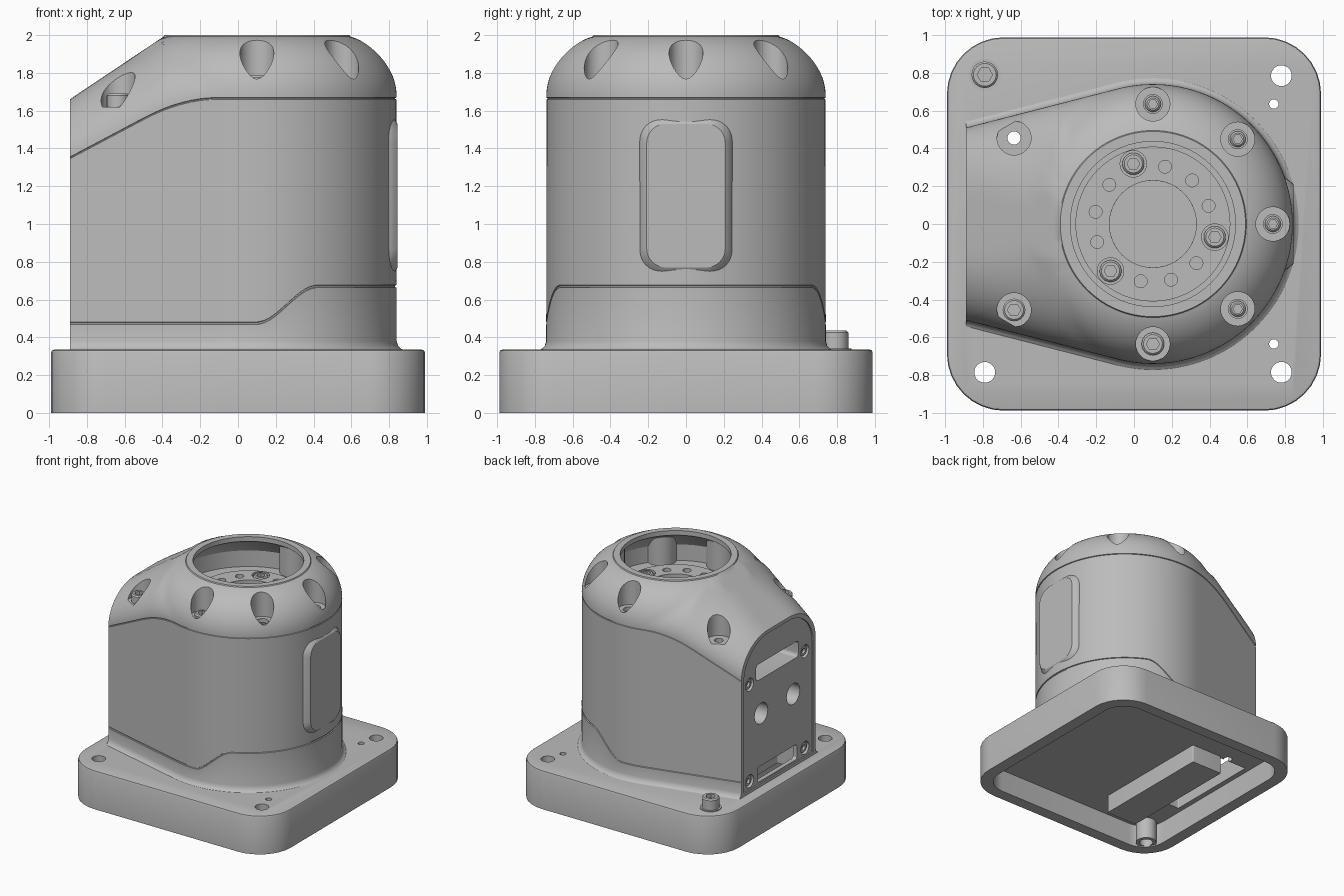
import bpy, bmesh, math
from math import sin, cos, pi, sqrt, radians

if "Cube" in bpy.data.objects:
    bpy.data.objects.remove(bpy.data.objects["Cube"])

grey = bpy.data.materials.new("plain grey")
grey.use_nodes = True
grey.diffuse_color = (0.5, 0.5, 0.5, 1)
grey.node_tree.nodes["Principled BSDF"].inputs["Base Color"].default_value = (0.5, 0.5, 0.5, 1)

CX, RAD, END = 0.1, 0.74, -0.89       # body circle centre, radius and flat end
TILT = radians(14.4)                  # taper of the body sides
REACH = pi / 2 + TILT                 # half angle of the round nose
parts = []


# ---- helpers ----
def loft(name, rings, closed=False, keep=True):
    """Skin equal-length rings; cap both ends, or join last to first."""
    bm = bmesh.new()
    rows = [[bm.verts.new(p) for p in ring] for ring in rings]
    pairs = list(zip(rows, rows[1:]))
    if closed:
        pairs.append((rows[-1], rows[0]))
    else:
        bm.faces.new(rows[0])
        bm.faces.new(rows[-1])
    n = len(rows[0])
    for a, b in pairs:
        for i in range(n):
            k = (i + 1) % n
            bm.faces.new((a[i], a[k], b[k], b[i]))
    bmesh.ops.recalc_face_normals(bm, faces=bm.faces)
    mesh = bpy.data.meshes.new(name)
    bm.to_mesh(mesh)
    bm.free()
    mesh.materials.append(grey)
    ob = bpy.data.objects.new(name, mesh)
    bpy.context.collection.objects.link(ob)
    if keep:
        parts.append(ob)
    return ob


def circle(r, x=0, y=0, n=32):
    return [(x + r * cos(2 * pi * i / n), y + r * sin(2 * pi * i / n)) for i in range(n)]


def rounded(w, h, r, x=0, y=0, n=8):
    """Rounded rectangle from half sizes."""
    pts = []
    for q, (sx, sy) in enumerate([(1, 1), (-1, 1), (-1, -1), (1, -1)]):
        for i in range(n + 1):
            a = pi / 2 * (q + i / n)
            pts.append((x + sx * (w - r) + r * cos(a), y + sy * (h - r) + r * sin(a)))
    return pts


def at(pts, h, axis="z"):
    return [(a, b, h) if axis == "z" else (h, a, b) for a, b in pts]


def cut(targets, pts, lo, hi, axis="z"):
    cut_with(targets, loft("cutter", [at(pts, lo, axis), at(pts, hi, axis)], keep=False))


def cut_with(targets, cutter):
    cutter.hide_render = True
    for ob in targets:
        mod = ob.modifiers.new("cut", "BOOLEAN")
        mod.operation, mod.solver, mod.object = "DIFFERENCE", "EXACT", cutter
        bpy.context.view_layer.objects.active = ob
        bpy.ops.object.modifier_apply(modifier=mod.name)
    bpy.data.objects.remove(cutter)


def bolt(name, x, y, z, top, r):
    """Cap screw with a hexagonal socket."""
    n = 24
    hexa = []
    for i in range(n):
        a = 2 * pi * i / n
        k = r * 0.5 / cos(a % (pi / 3) - pi / 6)
        hexa.append((x + k * cos(a), y + k * sin(a)))
    loft(name, [at(circle(r, x, y, n), z), at(circle(r, x, y, n), top - 0.01),
                at(circle(r - 0.01, x, y, n), top), at(hexa, top), at(hexa, top - 0.03)])


# ---- body shape rules ----
def step(x, lo, hi):
    t = min(1, max(0, (x - lo) / (hi - lo)))
    return t * t * (3 - 2 * t)


def seam(x):
    """Height of the lid seam: level, then a curve into a straight fall."""
    if x > -0.1:
        return 1.67
    if x > -0.49:
        return 1.67 - 0.53 * (x + 0.1) ** 2 / 0.78
    return 1.355 + 0.53 * (x - END)


def arc(d, r):
    t = min(1, max(0, d / r))
    return sqrt(1 - (1 - t) ** 2)


def lid_height(x, y):
    """Higher of the round dome and the arched tail, trimmed by a straight slope."""
    rx, ry = x - CX, abs(y)
    r = math.hypot(rx, ry)
    slope = 1.66 + 0.67 * (x - END)
    z = 1.67 + 0.338 * arc(RAD - r, 0.35) if r <= RAD else 0
    if math.atan2(ry, rx) > REACH - 0.001:
        d = RAD + rx * sin(TILT) - ry * cos(TILT)
        crown = min(1.992, slope)
        z = max(z, seam(x) + (crown - seam(x)) * arc(d, 0.35 + 0.2 * step(x, END, -0.4)))
    return min(1.992, slope, z)


# Outline: round nose, two tapered sides, flat end; each with its normal
outline = []
for i in range(97):
    a = -REACH + 2 * REACH * i / 96
    outline.append((CX + RAD * cos(a), RAD * sin(a), cos(a), sin(a)))
tx, ty = outline[-1][:2]
ey = ty - (tx - END) * math.tan(TILT)
side = [(tx + (END - tx) * i / 20, ty + (ey - ty) * i / 20) for i in range(1, 21)]
outline += [(x, y, 0, 1) for x, y in side]
outline += [(END, ey * cos(pi * i / 28), 0, 0) for i in range(1, 28)]
outline += [(x, -y, 0, -1) for x, y in reversed(side)]


def wall(height, out):
    return [(x + nx * out, y + ny * out, height(x)) for x, y, nx, ny in outline]


def groove(x):
    return 0.475 + 0.195 * step(x, 0.1, 0.42)


rings = [wall(lambda x: 0.33, 0.04), wall(lambda x: 0.342, 0.02),
         wall(lambda x: 0.355, 0.008), wall(lambda x: 0.38, 0)]
for dz, out in [(-0.007, 0), (-0.004, -0.008), (0.004, -0.008), (0.007, 0)]:
    rings.append(wall(lambda x: groove(x) + dz, out))
for dz, out in [(-0.01, -0.002), (-0.008, -0.008), (-0.003, -0.008)]:
    rings.append(wall(lambda x: seam(x) + dz, out))
for j in range(25):
    t = 1 - cos(pi / 2 * j / 24)
    ring = []
    for x, y, _, _ in outline:
        a = math.atan2(y, x - CX)
        px = x + (CX + 0.495 * cos(a) - x) * t
        py = y + (0.495 * sin(a) - y) * t
        ring.append((px, py, max(seam(px), lid_height(px, py))))
    rings.append(ring)
# Small raised lip round the opening
rings.append([(CX + (x - CX) * 0.99, y * 0.99, 2) for x, y, z in rings[-1]])
body = loft("body_housing", rings)

# ---- base plate with hollow underside ----
base = loft("base_plate", [at(rounded(0.99, 0.988, 0.3), 0), at(rounded(0.99, 0.988, 0.3), 0.32),
                           at(rounded(0.985, 0.983, 0.295), 0.331), at(rounded(0.973, 0.971, 0.285), 0.335)])
cut([base], rounded(0.885, 0.885, 0.2), -0.1, 0.2)
for x, y in [(0.78, 0.785), (0.78, -0.785), (-0.79, -0.785)]:
    cut([base], circle(0.055, x, y), -0.1, 0.5)
loft("hole_boss", [at(circle(r, -0.79, -0.785), z) for r, z in
                   [(0.055, 0.01), (0.085, 0.01), (0.085, 0.21), (0.055, 0.21)]], closed=True)
for s in (1, -1):
    cut([base], circle(0.025, 0.74, s * 0.635, 16), -0.1, 0.5)
block = rounded(0.15, 0.55, 0.01, -0.41, -0.1)
loft("underside_block", [at(block, 0.04), at(block, 0.21)])
bolt("base_bolt", -0.79, 0.79, 0.3, 0.435, 0.07)
loft("base_washer", [at(circle(0.085, -0.79, 0.79), z) for z in (0.33, 0.342)])

# ---- top opening: wide chamber that leaves bosses round the screw pockets ----
pockets = [(CX + 0.635 * cos(a), 0.635 * sin(a)) for a in (pi / 4 * k for k in range(-2, 3))]
chamber = loft("cutter", [at(circle(r, CX, 0, 64), z) for r, z in
                          [(0.61, 1.66), (0.61, 1.8), (0.55, 1.89), (0.437, 1.96), (0.437, 2.05)]],
               keep=False)
for x, y in pockets:
    cut([chamber], circle(0.12, x, y), 1.6, 2.2)
cut_with([body], chamber)
cut([body], circle(0.23, CX, 0, 48), 0.36, 1.8)

# ---- mounting disc ----
disc = loft("mounting_disc", [at(circle(r, CX, 0, 64), z) for r, z in
                              [(0.23, 1.65), (0.41, 1.65), (0.41, 1.72), (0.23, 1.72)]], closed=True)
for k in range(12):
    a = radians(-12 + 30 * k)
    if k % 4 == 0:
        x, y = CX + 0.335 * cos(a), 0.335 * sin(a)
        cut([disc], circle(0.07, x, y), 1.68, 1.8)
        bolt("disc_bolt", x, y, 1.67, 1.72, 0.058)
    else:
        cut([disc], circle(0.034, CX + 0.31 * cos(a), 0.31 * sin(a), 20), 1.68, 1.8)

# ---- lid screw pockets: one proud screw, the rest sunk in bores ----
for i, (x, y) in enumerate(pockets):
    cut([body], circle(0.09, x, y), 1.76, 2.1)
    if i == 0:
        bolt("lid_bolt", x, y, 1.74, 1.785, 0.06)
    else:
        cut([body], circle(0.05, x, y, 24), 1.7, 1.8)
        bolt("sunk_lid_bolt", x, y, 1.69, 1.735, 0.042)
for y in (-0.455, 0.455):
    cut([body], circle(0.09, -0.635, y), 1.62, 2.1)
bolt("tail_bolt", -0.635, -0.455, 1.6, 1.69, 0.06)
cut([body, base], circle(0.035, -0.635, 0.455, 20), 0, 1.7)

# ---- flat end: recessed panel, slots, ports and screws ----
arch = [(-0.475, 0.36), (0.475, 0.36)]
for i in range(25):
    y = ey * cos(pi * i / 24)
    arch.append((y * 0.475 / ey, lid_height(END, y) - 0.03))
cut([body], arch, END - 0.1, END + 0.012, "x")
cut([body], rounded(0.29, 0.07, 0.03, 0, 1.33), -1, -0.7, "x")
cut([body], rounded(0.27, 0.065, 0.02, 0, 0.44), -1, -0.68, "x")
cut([body, base], rounded(0.13, 0.43, 0.01, -0.71, 0), 0.1, 0.5)
for s in (1, -1):
    cut([body], circle(0.09, s * 0.22, 0.96), -1, -0.7, "x")
    for z in (0.43, 1.27):
        cut([body], circle(0.055, s * 0.38, z), -1, -0.84, "x")
        screw = circle(0.042, s * 0.38, z, 24)
        socket = circle(0.022, s * 0.38, z, 24)
        loft("end_screw", [at(screw, -0.83, "x"), at(screw, -0.865, "x"),
                           at(socket, -0.865, "x"), at(socket, -0.845, "x")])

# ---- raised pad on the round nose, with a soft flare ----
loft("side_pad", [at(rounded(w, h, r, 0, 1.15), x, "x") for w, h, r, x in
                  [(0.25, 0.44, 0.15, 0.74), (0.246, 0.436, 0.146, 0.795), (0.235, 0.42, 0.135, 0.815),
                   (0.217, 0.392, 0.115, 0.838), (0.208, 0.38, 0.1, 0.845)]])

# ---- shading ----
bpy.ops.object.select_all(action="DESELECT")
for ob in parts:
    ob.select_set(True)
bpy.context.view_layer.objects.active = body
bpy.ops.object.shade_smooth_by_angle(angle=radians(30))
